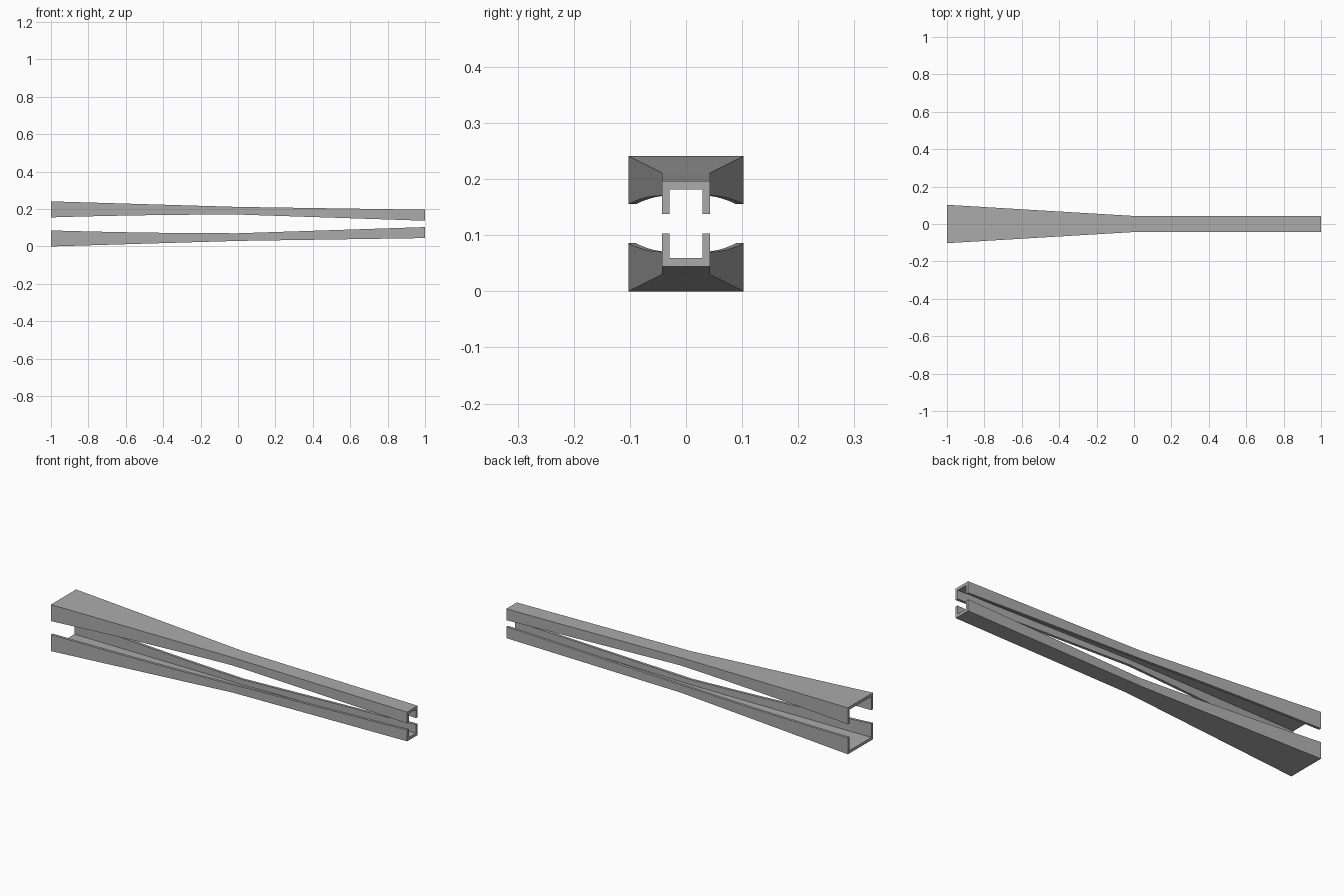
import bpy
import bmesh

cube = bpy.data.objects.get("Cube")
if cube:
    bpy.data.objects.remove(cube, do_unlink=True)

GREY = (0.41, 0.41, 0.41, 1)
steel = bpy.data.materials.new("grey steel")
steel.use_nodes = True
steel.diffuse_color = GREY
steel.node_tree.nodes["Principled BSDF"].inputs["Base Color"].default_value = GREY

MID_Z = 0.1205
FLANGE, WEB = 0.0134, 0.0145   # wall thicknesses


def mix(a, b, t):
    return a + (b - a) * t


def section(x):
    """Half width, web height and lip height of the lower channel at x."""
    if x < 0:
        t = -x
        return mix(0.043, 0.1025, t), mix(0.0297, 0, t), mix(0.0705, 0.0857, t * t)
    return 0.043, mix(0.0297, 0.0447, x), mix(0.0705, 0.1035, x)


def channel(name, flip):
    """Loft an open U section along x, optionally turned upside down."""
    bm = bmesh.new()
    stations = [-1 + i / 16 for i in range(17)] + [1]
    rings = []
    for x in stations:
        w, base, lip = section(x)
        inner, floor = w - FLANGE, base + WEB
        outline = [(-w, base), (w, base), (w, lip), (inner, lip),
                   (inner, floor), (-inner, floor), (-inner, lip), (-w, lip)]
        rings.append([bm.verts.new((x, y, 2 * MID_Z - z if flip else z))
                      for y, z in outline])
    for a, b in zip(rings, rings[1:]):
        for i in range(len(a)):
            j = (i + 1) % len(a)
            bm.faces.new((a[i], a[j], b[j], b[i]))
    # end caps: web and two flanges
    for r in (rings[0], rings[-1]):
        bm.faces.new(r)
    bmesh.ops.recalc_face_normals(bm, faces=bm.faces)
    mesh = bpy.data.meshes.new(name)
    bm.to_mesh(mesh)
    bm.free()
    mesh.materials.append(steel)
    bpy.context.collection.objects.link(bpy.data.objects.new(name, mesh))


channel("lower_channel", False)
channel("upper_channel", True)
